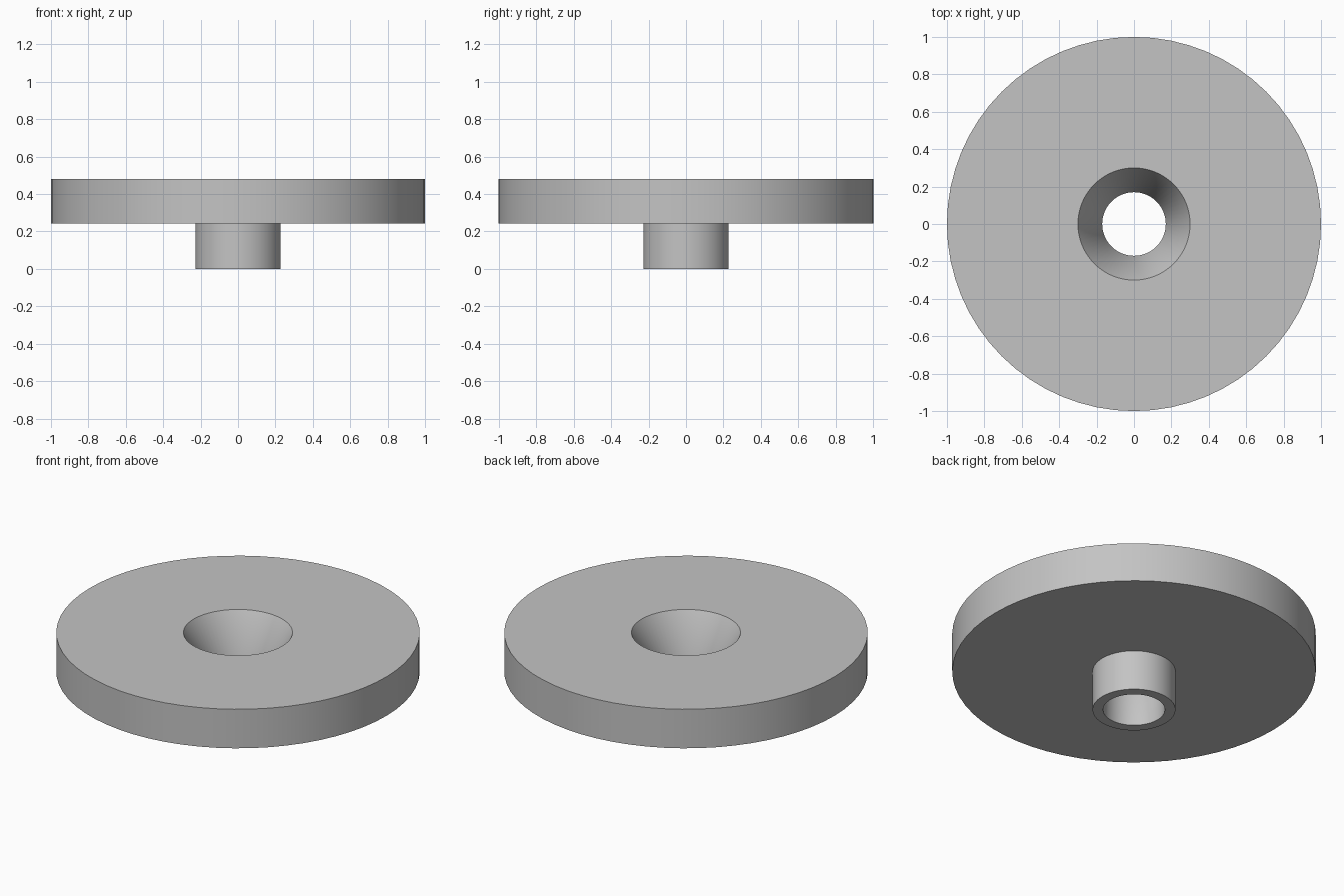
import bpy
import math
import bmesh

SEGMENTS = 64

cube = bpy.data.objects.get("Cube")
if cube:
    bpy.data.objects.remove(cube, do_unlink=True)

grey = bpy.data.materials.new("plain grey")
colour = (0.55, 0.55, 0.55, 1)
grey.diffuse_color = colour
grey.use_nodes = True
grey.node_tree.nodes["Principled BSDF"].inputs["Base Color"].default_value = colour


def lathe(name, profile):
    """Spin a closed (radius, height) profile around the z axis."""
    bm = bmesh.new()
    verts = [bm.verts.new((r, 0, z)) for r, z in profile]
    edges = [bm.edges.new((v, verts[(i + 1) % len(verts)])) for i, v in enumerate(verts)]
    bmesh.ops.spin(bm, geom=verts + edges, cent=(0, 0, 0), axis=(0, 0, 1),
                   angle=math.tau, steps=SEGMENTS, use_merge=True)
    bmesh.ops.remove_doubles(bm, verts=bm.verts, dist=0.0001)
    bmesh.ops.recalc_face_normals(bm, faces=bm.faces)
    mesh = bpy.data.meshes.new(name)
    bm.to_mesh(mesh)
    bm.free()
    mesh.materials.append(grey)
    obj = bpy.data.objects.new(name, mesh)
    bpy.context.collection.objects.link(obj)
    bpy.ops.object.select_all(action="DESELECT")
    obj.select_set(True)
    bpy.context.view_layer.objects.active = obj
    bpy.ops.object.shade_smooth_by_angle(angle=math.radians(30))
    return obj


# Disc with a funnel-shaped bore that runs on through the hub below it
top, under = 0.48, 0.243
bore, hub = 0.17, 0.228
lathe("flanged_disc", [
    (bore, 0), (hub, 0), (hub, under), (1, under),
    (1, top), (0.3, top), (bore, under),
])
